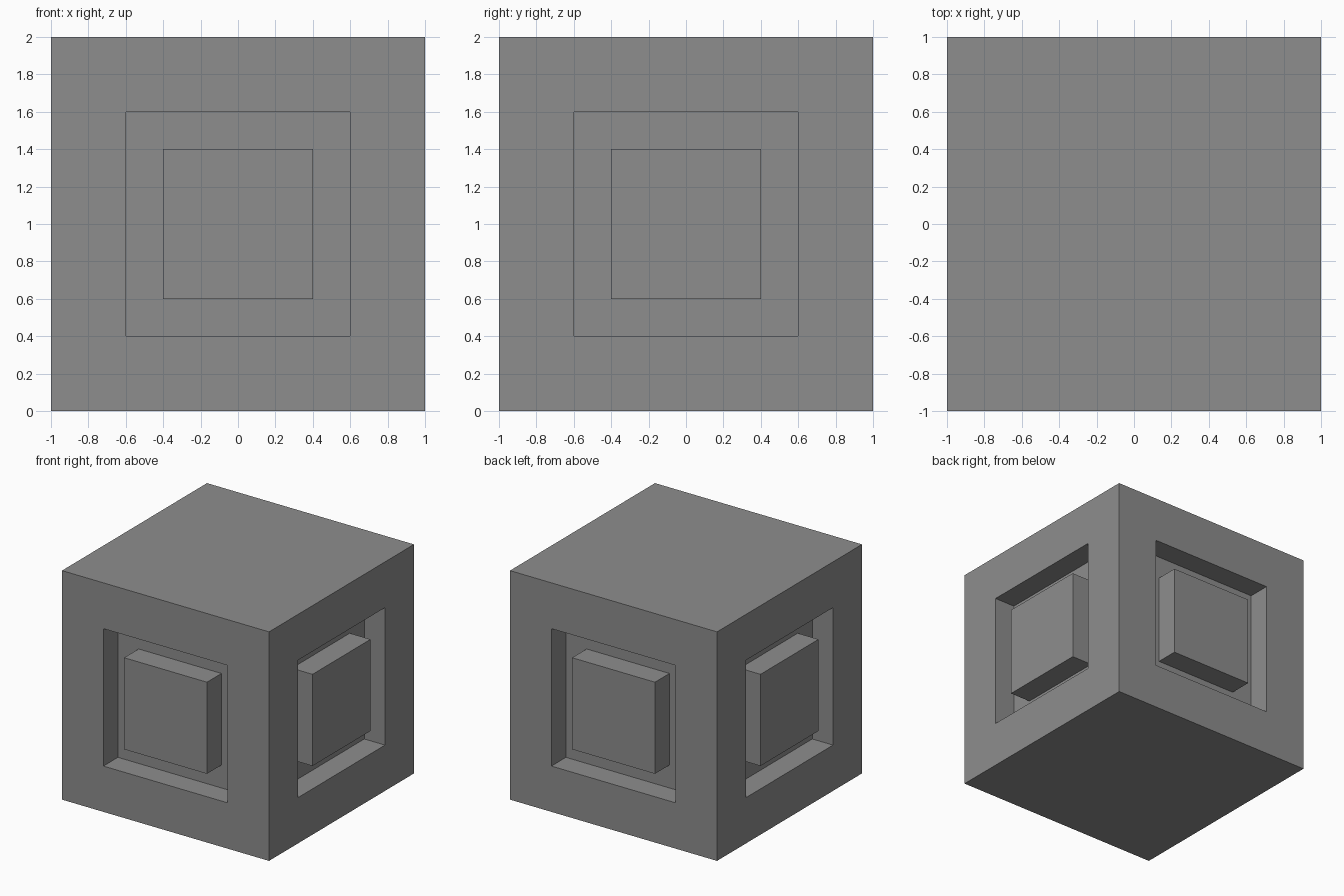
import bpy
import bmesh
from mathutils import Matrix

default = bpy.data.objects.get("Cube")
if default:
    bpy.data.objects.remove(default, do_unlink=True)

SIZE = 2.0      # edge length of the cube
BORDER = 0.4    # frame width around each recess
GAP = 0.2       # width of the channel around each raised panel
DEPTH = 0.2     # channel depth

# One plain grey for the whole block
grey = bpy.data.materials.new("grey")
grey.use_nodes = True
colour = (0.27, 0.27, 0.27, 1.0)
grey.diffuse_color = colour
grey.node_tree.nodes["Principled BSDF"].inputs["Base Color"].default_value = colour

bm = bmesh.new()
bmesh.ops.create_cube(bm, size=SIZE, matrix=Matrix.Translation((0, 0, SIZE / 2)))
bm.normal_update()
sides = [f for f in bm.faces if abs(f.normal.z) < 0.5]


def inset(thickness, depth):
    """Inset every side face, then move it along its normal."""
    bmesh.ops.inset_individual(bm, faces=sides, thickness=thickness,
                               depth=depth, use_even_offset=True)
    bm.normal_update()


inset(BORDER, 0)      # frame
inset(0, -DEPTH)      # recess walls
inset(GAP, 0)         # channel floor
inset(0, DEPTH)       # raised panel, flush with the frame

mesh = bpy.data.meshes.new("recessed_block")
bm.to_mesh(mesh)
bm.free()
mesh.materials.append(grey)
block = bpy.data.objects.new("recessed_block", mesh)
bpy.context.collection.objects.link(block)
